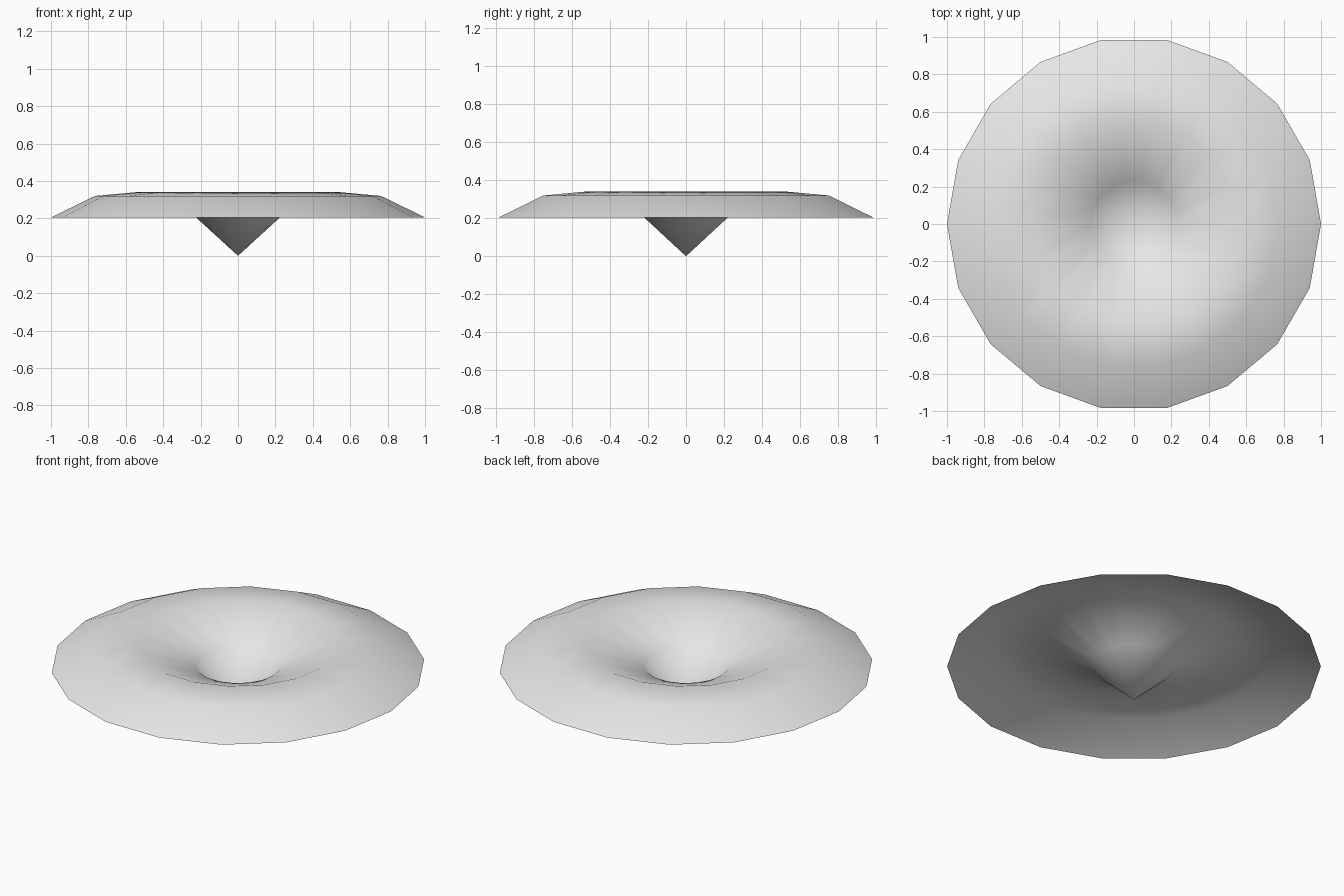
import bpy
import bmesh
from math import cos, sin, tau

cube = bpy.data.objects.get("Cube")
if cube:
    bpy.data.objects.remove(cube, do_unlink=True)

SIDES = 18
# Radius and height of each ring, from the funnel throat out to the rim
PROFILE = [(0.232, 0.212), (0.545, 0.34), (0.765, 0.32), (1.0, 0.205)]


def make_material(name, color):
    mat = bpy.data.materials.new(name)
    mat.use_nodes = True
    mat.diffuse_color = color
    mat.node_tree.nodes["Principled BSDF"].inputs["Base Color"].default_value = color
    return mat


def ring(bm, radius, height):
    return [bm.verts.new((radius * cos(tau * i / SIDES),
                          radius * sin(tau * i / SIDES), height))
            for i in range(SIDES)]


# Single-sheet dish with a raised lip and a pointed central funnel
bm = bmesh.new()
tip = bm.verts.new((0, 0, 0))
rings = [ring(bm, r, z) for r, z in PROFILE]

for i in range(SIDES):
    j = (i + 1) % SIDES
    bm.faces.new((tip, rings[0][i], rings[0][j]))
    for inner, outer in zip(rings, rings[1:]):
        bm.faces.new((inner[i], outer[i], outer[j], inner[j]))

for face in bm.faces:
    face.smooth = True

mesh = bpy.data.meshes.new("funnel_dish")
bm.to_mesh(mesh)
bm.free()

dish = bpy.data.objects.new("funnel_dish", mesh)
bpy.context.collection.objects.link(dish)
mesh.materials.append(make_material("light_grey", (0.8, 0.8, 0.8, 1.0)))
